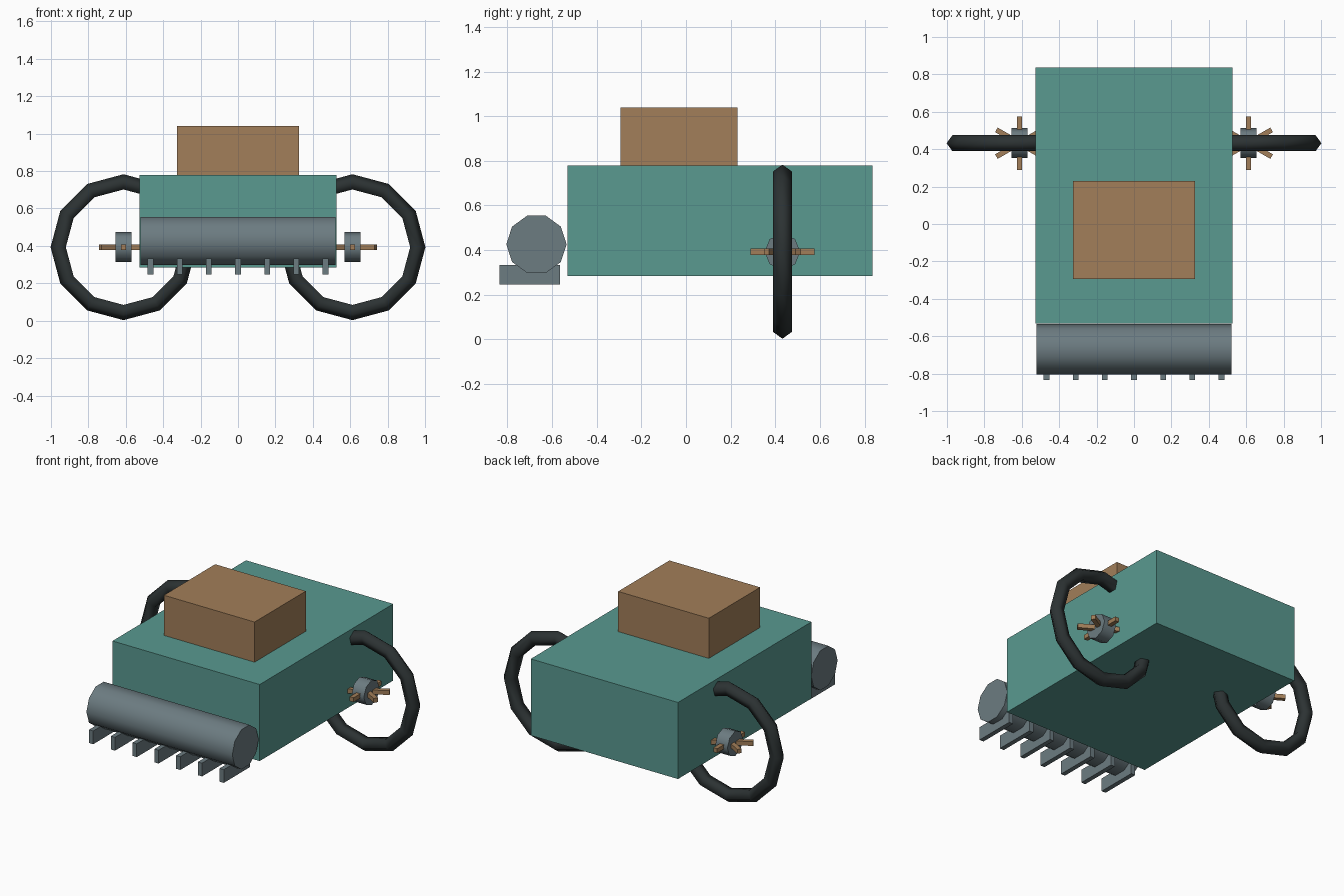
import bpy
from math import radians, pi

if "Cube" in bpy.data.objects:
    bpy.data.objects.remove(bpy.data.objects["Cube"])


def material(name, rgb):
    m = bpy.data.materials.new(name)
    m.diffuse_color = (*rgb, 1)
    m.use_nodes = True
    m.node_tree.nodes["Principled BSDF"].inputs["Base Color"].default_value = m.diffuse_color
    return m


TEAL = material("teal_paint", (0.10, 0.32, 0.28))
BROWN = material("brown_wood", (0.36, 0.21, 0.10))
STEEL = material("steel", (0.15, 0.20, 0.22))
RUBBER = material("dark_rubber", (0.025, 0.032, 0.033))


def finish(name, mat):
    ob = bpy.context.object
    ob.name = name
    ob.data.materials.append(mat)
    return ob


def box(name, center, size, mat, turn=0):
    bpy.ops.mesh.primitive_cube_add(size=1, location=center, rotation=(0, 0, turn))
    bpy.context.object.scale = size
    return finish(name, mat)


def x_cylinder(name, center, radius, length, sides, mat):
    bpy.ops.mesh.primitive_cylinder_add(vertices=sides, radius=radius, depth=length,
                                        location=center, rotation=(0, pi / 2, 0))
    bpy.ops.object.shade_smooth_by_angle(angle=radians(50))
    return finish(name, mat)


# Body and raised cabin
box("body", (0, 0.152, 0.532), (1.055, 1.367, 0.496), TEAL)
box("cabin", (0, -0.032, 0.91), (0.65, 0.525, 0.26), BROWN)

# Front roller with a row of tines beneath
x_cylinder("roller", (0, -0.67, 0.426), 0.135, 1.045, 10, STEEL)
for i in range(7):
    box(f"tine_{i + 1}", ((i - 3) * 0.156, -0.70, 0.29), (0.03, 0.27, 0.086), STEEL)

# Crosswise wheels, hubs and flat spokes on both sides
for side, label in ((-1, "left"), (1, "right")):
    c = (side * 0.612, 0.432, 0.393)
    bpy.ops.mesh.primitive_torus_add(major_segments=12, minor_segments=5, major_radius=0.345,
                                     minor_radius=0.045, location=c, rotation=(pi / 2, 0, 0))
    bpy.ops.object.shade_smooth()
    finish(f"{label}_tyre", RUBBER)
    x_cylinder(f"{label}_hub", c, 0.08, 0.086, 8, STEEL)
    for k in range(3):
        box(f"{label}_spoke_{k + 1}", c, (0.286, 0.028, 0.028), BROWN, radians(30 + 60 * k))
